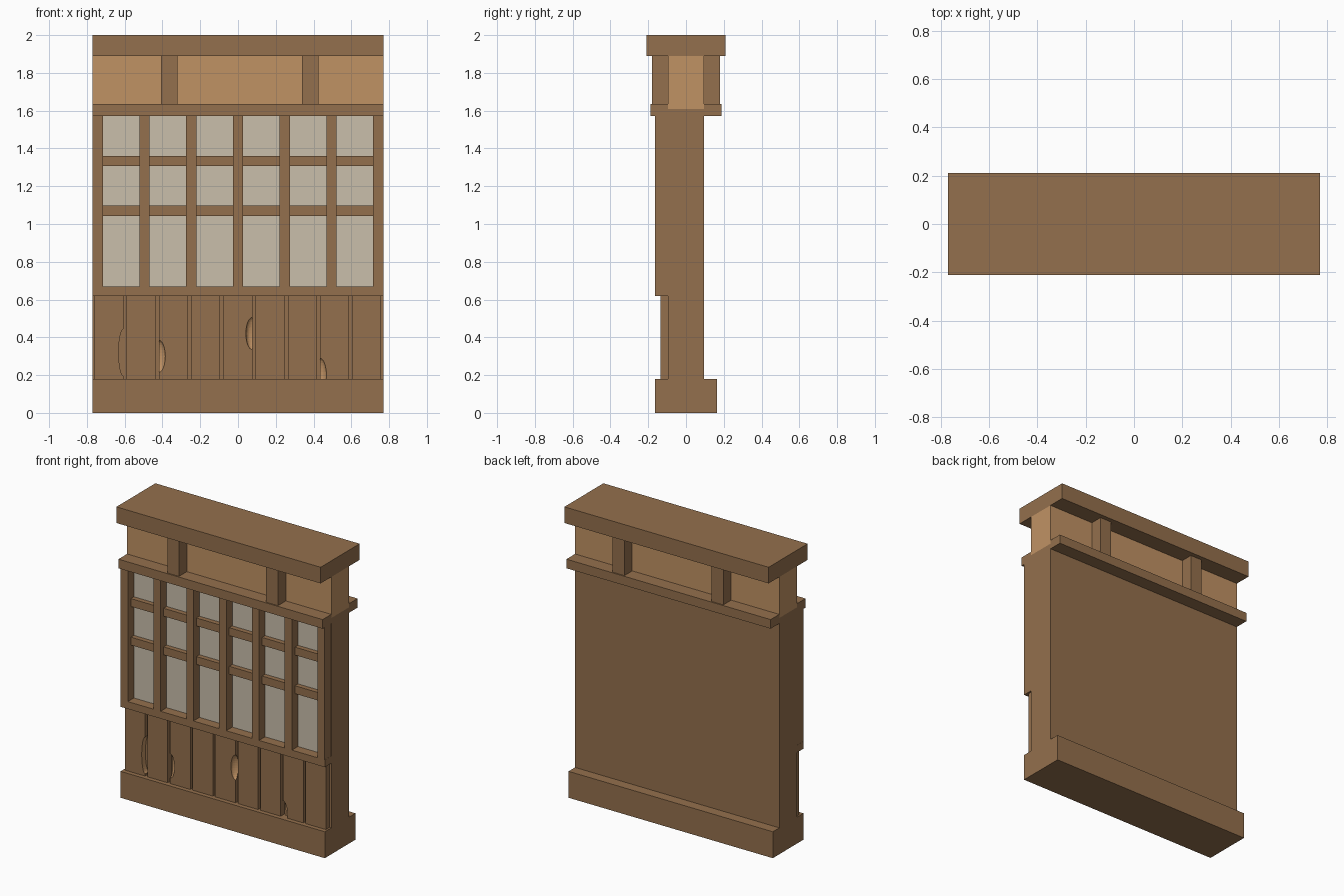
import bpy, bmesh
from mathutils import Matrix, Vector

if "Cube" in bpy.data.objects:
    bpy.data.objects.remove(bpy.data.objects["Cube"])


def material(name, rgb):
    m = bpy.data.materials.new(name)
    m.diffuse_color = (*rgb, 1)
    m.use_nodes = True
    m.node_tree.nodes["Principled BSDF"].inputs["Base Color"].default_value = m.diffuse_color
    return m


WOOD = material("brown wood", (0.296, 0.162, 0.074))
LIGHT = material("light wood", (0.527, 0.287, 0.127))
PAPER = material("pale paper", (0.59, 0.52, 0.41))


def make(name, bm, *mats):
    me = bpy.data.meshes.new(name)
    bm.to_mesh(me)
    bm.free()
    for m in mats:
        me.materials.append(m)
    ob = bpy.data.objects.new(name, me)
    bpy.context.collection.objects.link(ob)
    return ob


def box(name, x, y, z, *mats):
    bm = bmesh.new()
    c = Vector(((x[0] + x[1]) / 2, (y[0] + y[1]) / 2, (z[0] + z[1]) / 2))
    size = (x[1] - x[0], y[1] - y[0], z[1] - z[0], 1)
    bmesh.ops.create_cube(bm, size=1, matrix=Matrix.Translation(c) @ Matrix.Diagonal(size))
    return make(name, bm, *(mats or (WOOD,)))


def chip(plank, centre, radii):
    """Scoop a light wood chip out of a plank edge."""
    bm = bmesh.new()
    bmesh.ops.create_uvsphere(bm, u_segments=24, v_segments=16, radius=1,
                              matrix=Matrix.Translation(centre) @ Matrix.Diagonal((*radii, 1)))
    for f in bm.faces:
        f.material_index = 1
    cutter = make("chip_cutter", bm, WOOD, LIGHT)
    cutter.hide_render = True
    mod = plank.modifiers.new("chip", 'BOOLEAN')
    mod.operation, mod.solver, mod.object = 'DIFFERENCE', 'EXACT', cutter
    dg = bpy.context.evaluated_depsgraph_get()
    plank_mesh = bpy.data.meshes.new_from_object(plank.evaluated_get(dg))
    plank.modifiers.clear()
    plank.data = plank_mesh
    bpy.data.objects.remove(cutter)


W = 0.77      # half width of the wall
CORE = 0.095  # half depth of the core

# Wall body, plinth and cap
box("plinth", (-W, W), (-0.165, 0.165), (0, 0.18))
box("wall_core", (-W, W), (-CORE, CORE), (0.18, 1.61))
box("upper_panel", (-W, W), (-CORE, CORE), (1.61, 1.89), LIGHT)
box("top_cap", (-W, W), (-0.21, 0.21), (1.89, 2.0))

# Ledges and short posts on both faces
for side, s in (("front", -1), ("back", 1)):
    def depth(d):
        return sorted((s * CORE, s * d))
    box(side + "_ledge", (-W, W), depth(0.188), (1.573, 1.635))
    for x in (-0.363, 0.383):
        box(side + "_short_post", (x - 0.044, x + 0.044), depth(0.18), (1.635, 1.89))

# Window lattice on the front
box("window_panes", (-0.72, 0.72), (-0.1, -CORE), (0.67, 1.573), PAPER)
box("window_sill", (-W, W), (-0.165, -CORE), (0.62, 0.67))
for i in range(7):
    x = (i - 3) * 0.2475
    box("window_mullion", (max(x - 0.027, -W), min(x + 0.027, W)), (-0.165, -CORE), (0.67, 1.573))
for z in (1.07, 1.333):
    box("window_crossbar", (-0.72, 0.72), (-0.133, -CORE), (z - 0.027, z + 0.027))

# Lower planks with chipped edges
planks = []
for i in range(9):
    x = (i - 4) * 0.1705 - 0.001
    planks.append(box("plank", (x - 0.0765, x + 0.0765), (-0.135, -CORE), (0.18, 0.62), WOOD, LIGHT))

chip(planks[0], Vector((-0.606, -0.115, 0.32)), (0.026, 0.2, 0.125))
chip(planks[2], Vector((-0.419, -0.135, 0.30)), (0.034, 0.03, 0.085))
chip(planks[4], Vector((0.0755, -0.135, 0.42)), (0.034, 0.03, 0.085))
chip(planks[7], Vector((0.434, -0.135, 0.20)), (0.034, 0.03, 0.09))
